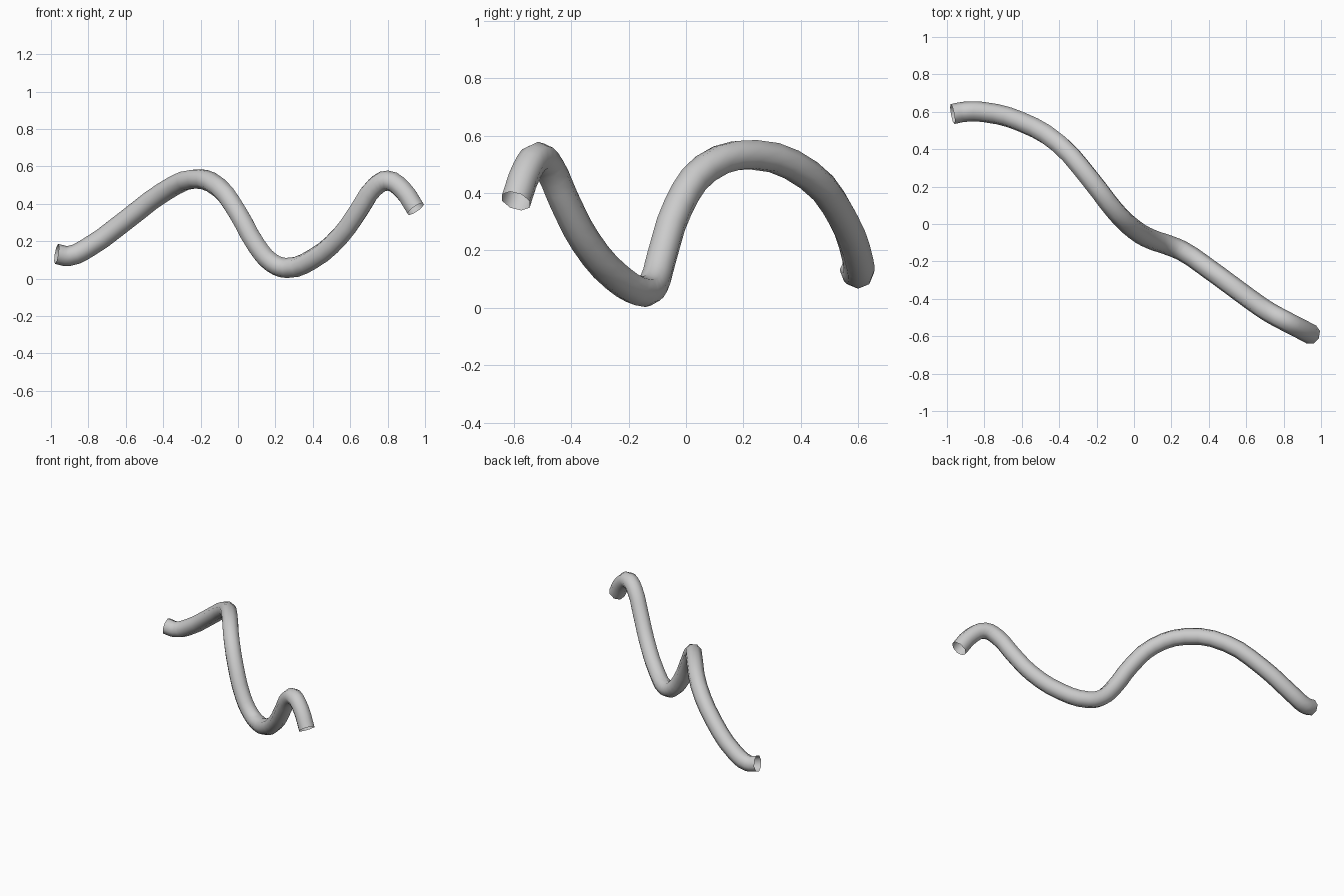
import bpy

if "Cube" in bpy.data.objects:
    bpy.data.objects.remove(bpy.data.objects["Cube"])

# Centre line of the bent tube, left end to right end
path = [
    (-0.970, 0.588, 0.132), (-0.905, 0.600, 0.121), (-0.80, 0.598, 0.167),
    (-0.60, 0.545, 0.312), (-0.40, 0.427, 0.462), (-0.23, 0.235, 0.533),
    (-0.10, 0.068, 0.485), (0.00, -0.028, 0.350), (0.10, -0.085, 0.175),
    (0.18, -0.112, 0.085), (0.26, -0.145, 0.057), (0.40, -0.240, 0.105),
    (0.55, -0.350, 0.232), (0.65, -0.423, 0.372), (0.73, -0.476, 0.488),
    (0.80, -0.514, 0.524), (0.88, -0.555, 0.475), (0.950, -0.592, 0.372),
]

curve = bpy.data.curves.new("bent_tube", 'CURVE')
curve.dimensions = '3D'
curve.resolution_u = 3
curve.bevel_depth = 0.054
curve.bevel_resolution = 2      # eight-sided section
curve.use_fill_caps = False     # open ends
spline = curve.splines.new('BEZIER')
spline.bezier_points.add(len(path) - 1)
for point, co in zip(spline.bezier_points, path):
    point.co = co
    point.handle_left_type = point.handle_right_type = 'AUTO'
tube = bpy.data.objects.new("bent_tube", curve)
bpy.context.collection.objects.link(tube)

# Turn the swept curve into a smooth mesh tube
bpy.context.view_layer.objects.active = tube
tube.select_set(True)
bpy.ops.object.convert(target='MESH')
bpy.ops.object.shade_smooth()
